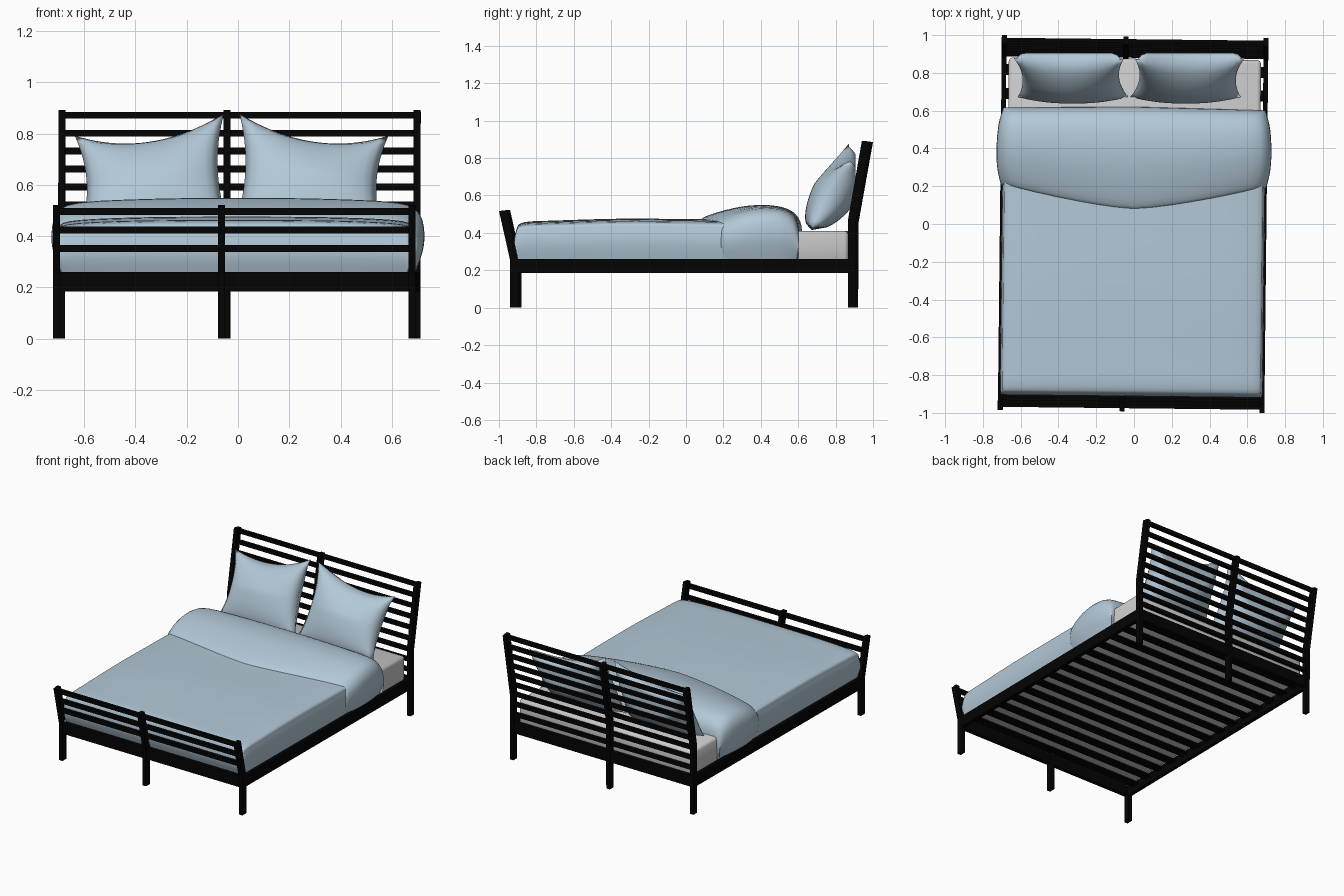
import bpy, bmesh, math
from mathutils import Vector

if "Cube" in bpy.data.objects:
    bpy.data.objects.remove(bpy.data.objects["Cube"])

def material(name, rgb):
    m = bpy.data.materials.new(name)
    m.diffuse_color = (*rgb, 1)
    m.use_nodes = True
    m.node_tree.nodes["Principled BSDF"].inputs["Base Color"].default_value = m.diffuse_color
    return m

BLACK = material("black_wood", (0.001, 0.001, 0.001))
BLUE = material("blue_linen", (0.45, 0.58, 0.68))
SKEW, SHIFT = -0.011, -0.0045      # the bed stands very slightly turned

def finish(bm, name, mat=None, smooth=False, skewed=True):
    bmesh.ops.recalc_face_normals(bm, faces=bm.faces)
    me = bpy.data.meshes.new(name)
    bm.to_mesh(me)
    bm.free()
    ob = bpy.data.objects.new(name, me)
    bpy.context.collection.objects.link(ob)
    if mat:
        me.materials.append(mat)
    if smooth:
        for p in me.polygons:
            p.use_smooth = True
    if skewed:
        ob.rotation_euler.z = SKEW
        ob.location.x = SHIFT
    return ob

def box(name, lo, hi, mat=None, bevel=0.0, segments=4):
    bm = bmesh.new()
    bmesh.ops.create_cube(bm, size=1)
    for v in bm.verts:
        v.co = Vector([(a + b) / 2 + c * (b - a) for a, b, c in zip(lo, hi, v.co)])
    if bevel:
        bmesh.ops.bevel(bm, geom=bm.edges[:], offset=bevel, segments=segments,
                        affect='EDGES', profile=0.5)
    return finish(bm, name, mat, smooth=bevel > 0)

def post(name, x, outline, width=0.027):
    bm = bmesh.new()
    f = bm.faces.new([bm.verts.new((x - width / 2, y, z)) for y, z in outline])
    ext = bmesh.ops.extrude_face_region(bm, geom=[f], use_keep_orig=True)
    bmesh.ops.translate(bm, vec=(width, 0, 0),
                        verts=[g for g in ext["geom"] if isinstance(g, bmesh.types.BMVert)])
    return finish(bm, name, BLACK)

def add_sheet(bm, fn, nu, nv):
    g = [[bm.verts.new(fn(i / nu, j / nv)) for j in range(nv + 1)] for i in range(nu + 1)]
    for i in range(nu):
        for j in range(nv):
            bm.faces.new((g[i][j], g[i + 1][j], g[i + 1][j + 1], g[i][j + 1]))

def sample(points, t):
    """Smooth curve through evenly spaced points, t from 0 to 1."""
    n = len(points) - 1
    i = min(int(t * n), n - 1)
    f = t * n - i
    p = [Vector(points[max(0, min(n, k))]) for k in (i - 1, i, i + 1, i + 2)]
    return p[1] + 0.5 * f * (p[2] - p[0] + f * (2 * p[0] - 5 * p[1] + 4 * p[2] - p[3]
                             + f * (3 * (p[1] - p[2]) + p[3] - p[0])))

def mirrored(half):
    return half + [(-x, h) for x, h in reversed(half[:-1])]

# Headboard and footboard posts, bent where they lean outward
HALF = 0.693
HEAD = [(0.874, 0), (0.913, 0), (0.914, 0.45), (0.992, 0.885), (0.948, 0.892), (0.874, 0.47)]
FOOT = [(-0.888, 0), (-0.932, 0), (-0.932, 0.25), (-0.992, 0.517), (-0.948, 0.522), (-0.888, 0.25)]
for side, x in (("left", -HALF), ("middle", -0.049), ("right", HALF)):
    post(f"head_post_{side}", x, HEAD)
    post(f"foot_post_{side}", x, FOOT)

# Horizontal bars
for i in range(9):
    z = 0.872 - 0.07 * i
    y = 0.893 + max(0, z - 0.455) * 0.178
    box(f"head_bar_{i}", (-HALF, y - 0.011, z - 0.013), (HALF, y + 0.011, z + 0.013), BLACK)
for i in range(3):
    z = 0.496 - 0.072 * i
    y = -0.91 - (z - 0.25) * 0.222
    box(f"foot_bar_{i}", (-HALF, y - 0.011, z - 0.014), (HALF, y + 0.011, z + 0.014), BLACK)

# Base rails and slats
for s, side in ((-1, "left"), (1, "right")):
    box(f"side_rail_{side}", (s * HALF - 0.0125, -0.925, 0.185), (s * HALF + 0.0125, 0.91, 0.261), BLACK)
box("foot_rail", (-HALF, -0.925, 0.185), (HALF, -0.897, 0.261), BLACK)
box("head_rail", (-HALF, 0.88, 0.185), (HALF, 0.907, 0.261), BLACK)
for i in range(14):
    y = -0.82 + i * 1.63 / 13
    box(f"slat_{i}", (-HALF, y - 0.029, 0.224), (HALF, y + 0.029, 0.236), BLACK)

# Mattress
box("mattress", (-0.668, -0.87, 0.237), (0.668, 0.875, 0.41), None, 0.02, 2)

# Duvet: across profile (x, height share) and along profile (y, top z, width)
DUVET_X = mirrored([(-0.675, 0), (-0.694, 0.4), (-0.688, 0.76), (-0.65, 0.92), (-0.4, 0.985), (0, 1)])
DUVET_Y = [(-0.885, 0.25, 0.98), (-0.911, 0.33, 0.99), (-0.902, 0.42, 0.995), (-0.865, 0.457, 1),
           (-0.7, 0.466, 1), (-0.35, 0.476, 1), (0, 0.474, 1), (0.3, 0.47, 1), (0.5, 0.465, 1)]

def duvet(u, v):
    x, h = sample(DUVET_X, u)
    y, top, width = sample(DUVET_Y, v)
    return (x * width, y, 0.25 + (top - 0.25) * h)

bm = bmesh.new()
add_sheet(bm, duvet, 40, 32)
finish(bm, "duvet", BLUE, smooth=True)

# Folded-back top of the duvet: along profile is (run, top z, width)
FOLD_X = mirrored([(-0.69, 0), (-0.72, 0.3), (-0.727, 0.55), (-0.705, 0.8), (-0.62, 0.93),
                   (-0.32, 0.98), (0, 0.99)])
FOLD_Y = [(0, 0.462, 0.955), (0.04, 0.487, 0.97), (0.25, 0.525, 0.995), (0.5, 0.55, 1.0),
          (0.75, 0.547, 0.99), (0.91, 0.515, 0.97), (0.985, 0.46, 0.955), (1.0, 0.38, 0.95),
          (0.97, 0.25, 0.945)]

def fold(u, v):
    x, h = sample(FOLD_X, u)
    run, top, width = sample(FOLD_Y, v)
    front = 0.075 + 0.12 * min(1, abs(x) / 0.7) ** 1.4
    back = 0.62 - 0.015 * abs(x)
    return (x * width, front + run * (back - front), 0.25 + (top - 0.25) * h)

bm = bmesh.new()
add_sheet(bm, fold, 36, 24)
finish(bm, "duvet_fold", BLUE, smooth=True)

# Two pillows leaning on the headboard, mirrored about the middle post
BO, BI = Vector((-0.615, 0.672, 0.425)), Vector((-0.03, 0.672, 0.425))
TO, TI = Vector((-0.637, 0.878, 0.792)), Vector((-0.055, 0.872, 0.878))

def pillow(name, mirror):
    bm = bmesh.new()
    for depth in (-0.09, 0.16):
        def surface(s, t, depth=depth):
            p = BO.lerp(BI, s).lerp(TO.lerp(TI, s), t)
            a, b = 2 * s - 1, 2 * t - 1
            p.x -= 0.036 * a * (1 - b * b)            # edges pulled in between the corners
            p.z -= b * (0.067 if b > 0 else -0.01) * (1 - a * a)
            puff = ((1 - a * a) * (1 - b * b)) ** 0.48
            p.y = min(p.y + depth * puff, 0.905)
            p.z += 0.3 * -depth * puff * (1 if depth < 0 else 0.3)
            if mirror:
                p.x = -0.05 - p.x
            return p
        add_sheet(bm, surface, 20, 20)
    bmesh.ops.remove_doubles(bm, verts=bm.verts, dist=0.0005)
    finish(bm, name, BLUE, smooth=True, skewed=False)

pillow("pillow_left", False)
pillow("pillow_right", True)
